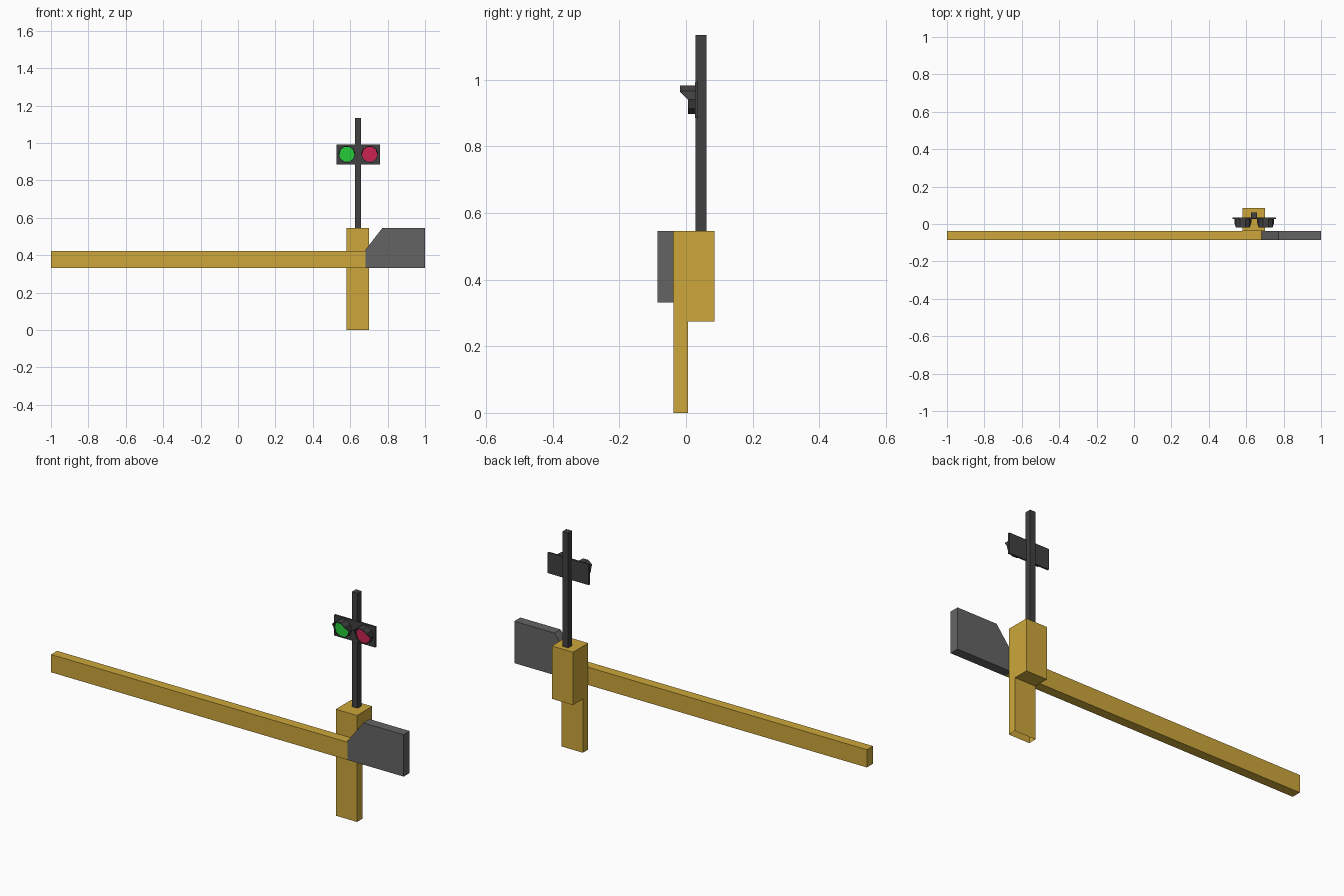
import bpy, bmesh, math

if "Cube" in bpy.data.objects:
    bpy.data.objects.remove(bpy.data.objects["Cube"])


def material(name, rgb):
    m = bpy.data.materials.new(name)
    lin = [((c / 255 + 0.055) / 1.055) ** 2.4 for c in rgb]
    m.diffuse_color = (*lin, 1)
    m.use_nodes = True
    m.node_tree.nodes["Principled BSDF"].inputs["Base Color"].default_value = m.diffuse_color
    return m


YELLOW = material("yellow_paint", (205, 167, 59))
GREY = material("weight_grey", (100, 100, 100))
DARK = material("dark_metal", (65, 65, 65))
GREEN = material("green_lens", (36, 203, 56))
RED = material("red_lens", (203, 34, 82))


def finish(name, bm, mat):
    bmesh.ops.recalc_face_normals(bm, faces=bm.faces)
    me = bpy.data.meshes.new(name)
    bm.to_mesh(me)
    bm.free()
    me.materials.append(mat)
    ob = bpy.data.objects.new(name, me)
    bpy.context.collection.objects.link(ob)
    return ob


def prism(name, points, offset, mat, open_bottom=False):
    """Extrude a flat outline along offset."""
    bm = bmesh.new()
    face = bm.faces.new([bm.verts.new(p) for p in points])
    new = bmesh.ops.extrude_face_region(bm, geom=[face], use_keep_orig=True)["geom"]
    bmesh.ops.translate(bm, vec=offset, verts=[v for v in new if isinstance(v, bmesh.types.BMVert)])
    if open_bottom:
        low = [f for f in bm.faces if all(v.co.z < 0.001 for v in f.verts)]
        bmesh.ops.delete(bm, geom=low, context='FACES_ONLY')
    return finish(name, bm, mat)


def box(name, x0, x1, y0, y1, z0, z1, mat):
    pts = [(x0, y0, z0), (x1, y0, z0), (x1, y0, z1), (x0, y0, z1)]
    return prism(name, pts, (0, y1 - y0, 0), mat)


# Post: slim leg with a deeper housing on top, hollow underneath
leg = [(-0.037, 0), (0.006, 0), (0.006, 0.275), (0.086, 0.275), (0.086, 0.546), (-0.037, 0.546)]
prism("post_housing", [(0.581, y, z) for y, z in leg], (0.12, 0, 0), YELLOW, True)

# Barrier arm and its counterweight
box("barrier_arm", -1, 0.682, -0.086, -0.037, 0.331, 0.422, YELLOW)
weight = [(0.682, 0.331), (1, 0.331), (1, 0.546), (0.772, 0.546), (0.682, 0.43)]
prism("counterweight", [(x, -0.086, z) for x, z in weight], (0, 0.049, 0), GREY)

# Signal mast and backing plate
box("signal_mast", 0.626, 0.658, 0.029, 0.061, 0.546, 1.135, DARK)
box("signal_plate", 0.527, 0.759, 0.027, 0.036, 0.885, 0.991, DARK)

# Ten-sided lamps with hoods that reach forward over the upper half
SIDES, ZC, R_OUT, R_IN = 10, 0.94, 0.0455, 0.0415


def ring_point(x, r, y, i):
    a = 2 * math.pi * i / SIDES
    return (x + r * math.cos(a), y, ZC + r * math.sin(a))


for label, x, mat in (("green", 0.582, GREEN), ("red", 0.704, RED)):
    bm = bmesh.new()
    loops = []
    for i in range(SIDES):
        front = -0.018 if 0 < i < SIDES / 2 else 0.006
        loops.append([bm.verts.new(ring_point(x, r, y, i)) for r, y in
                      ((R_OUT, 0.028), (R_OUT, front), (R_IN, front), (R_IN, 0.028))])
    for i in range(SIDES):
        a, b = loops[i], loops[(i + 1) % SIDES]
        for k in range(4):
            bm.faces.new((a[k], b[k], b[(k + 1) % 4], a[(k + 1) % 4]))
    finish(label + "_lamp_hood", bm, DARK)
    prism(label + "_lens", [ring_point(x, R_IN, 0.012, i) for i in range(SIDES)],
          (0, 0.016, 0), mat)
